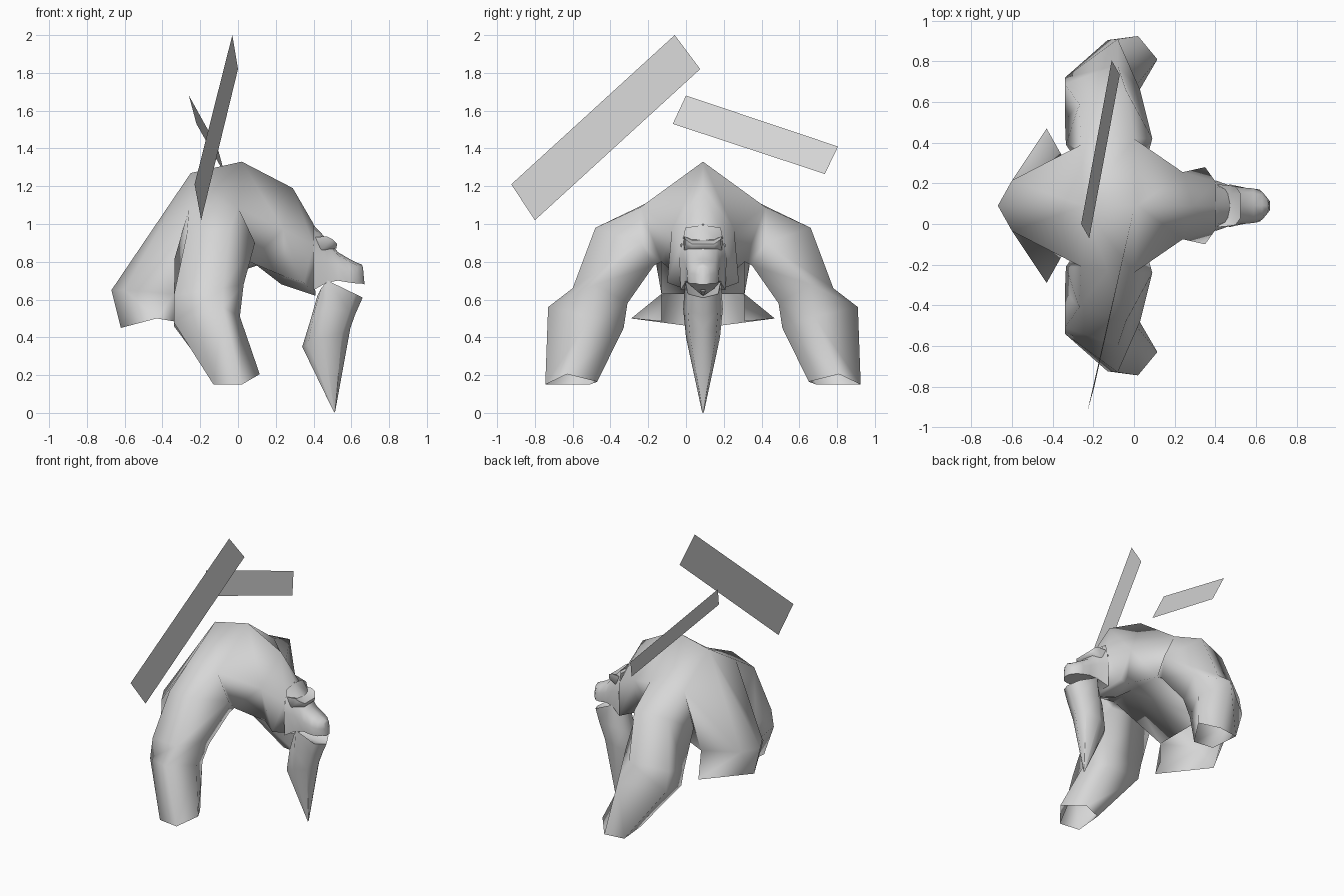
import bpy, bmesh, math

MID = 0.09  # y of the body's plane of symmetry

grey = bpy.data.materials.new("plain_grey")
grey.diffuse_color = (0.68, 0.68, 0.68, 1)


def add(name, verts, faces, mirror=True, angle=60):
    """Mesh object; body parts are modelled as the +y half and mirrored."""
    me = bpy.data.meshes.new(name)
    me.from_pydata(verts, [], faces)
    bm = bmesh.new()
    bm.from_mesh(me)
    if mirror:
        both = bm.verts[:] + bm.edges[:] + bm.faces[:]
        copy = bmesh.ops.duplicate(bm, geom=both)["geom"]
        for v in copy:
            if isinstance(v, bmesh.types.BMVert):
                v.co.y *= -1
        bmesh.ops.remove_doubles(bm, verts=bm.verts[:], dist=0.0005)
    bmesh.ops.recalc_face_normals(bm, faces=bm.faces[:])
    bm.to_mesh(me)
    bm.free()
    ob = bpy.data.objects.new(name, me)
    bpy.context.collection.objects.link(ob)
    ob.location.y = MID if mirror else 0
    me.materials.append(grey)
    bpy.ops.object.select_all(action='DESELECT')
    ob.select_set(True)
    bpy.context.view_layer.objects.active = ob
    bpy.ops.object.shade_smooth_by_angle(angle=math.radians(angle))
    return ob


def loft(rings, closed=True, cap_end=True):
    """Skin between rings that all have the same number of points."""
    n = len(rings[0])
    verts = [p for r in rings for p in r]
    faces = []
    for k in range(len(rings) - 1):
        for i in range(n if closed else n - 1):
            j = (i + 1) % n
            faces.append((k*n + i, k*n + j, (k+1)*n + j, (k+1)*n + i))
    if cap_end:
        faces.append(tuple(range((len(rings) - 1)*n, len(rings)*n)))
    return verts, faces


# Torso: hump, tapering back, open flared hips, neck and cheeks
torso = [
    (0.02, 0, 1.33), (-0.25, 0, 1.27), (-0.67, 0, 0.65), (-0.62, 0, 0.45),
    (-0.26, 0.30, 1.08), (0.0, 0.33, 1.09), (-0.43, 0.38, 0.50),
    (-0.34, 0.22, 0.485), (0.29, 0, 1.19), (0.24, 0.165, 0.97),
    (0.23, 0, 0.68), (0.10, 0, 0.78), (0.06, 0.22, 0.80),
    (-0.34, 0.22, 0.63), (0.40, 0, 1.0), (0.40, 0.12, 0.89),
    (0.41, 0, 0.62), (-0.34, 0, 0.63), (0.35, 0.19, 0.69),
    (-0.60, 0.125, 0.65), (-0.13, 0.32, 1.10), (-0.30, 0.25, 0.82),
    (0.25, 0.13, 0.72)]
body_faces = [
    (0, 5, 20, 4, 1), (1, 4, 19, 2), (4, 21, 13), (4, 13, 19), (13, 6, 19),
    (19, 6, 3), (2, 19, 3),
    (0, 8, 9, 5), (8, 14, 15, 9), (9, 15, 18), (9, 18, 22), (22, 18, 16, 10),
    (5, 9, 12), (9, 22, 12), (22, 10, 11, 12), (12, 11, 13), (12, 13, 21),
    (13, 7, 6), (11, 17, 13), (15, 16, 18)]

# Arms grow from the torso's shoulder opening and are open at the wrist
arm = [
    [torso[i] for i in (5, 20, 4, 21, 12)],
    [(.09, .33, .90), (-.04, .57, .98), (-.27, .50, .95),
     (-.335, .30, .82), (.05, .26, .78)],
    [(.03, .57, .68), (-.08, .69, .66), (-.34, .60, .62),
     (-.34, .42, .56), (-.02, .40, .58)],
    [(.01, .59, .51), (-.08, .82, .56), (-.34, .63, .48),
     (-.34, .45, .46), (-.06, .42, .45)],
    [(.115, .72, .205), (.02, .835, .15), (-.13, .815, .15),
     (-.11, .60, .15), (.02, .56, .165)]]
arm_verts, arm_faces = loft(arm, cap_end=False)
n = len(torso)
add("torso_and_arms", torso + arm_verts,
    body_faces + [tuple(i + n for i in f) for f in arm_faces], angle=100)

# Head: half sections from the neck to the nose (x, half width, low, high)
head = []
for x, w, lo, hi in [(.40, .125, .65, .995), (.47, .10, .69, .92),
                     (.53, .09, .70, .85), (.59, .085, .69, .815),
                     (.63, .07, .685, .795), (.655, .04, .685, .785)]:
    head.append([(x, 0, hi), (x, w * .75, hi - .015), (x, w, (lo + hi) / 2),
                 (x, w * .95, lo), (x, 0, lo)])
head.append([(.66, 0, .775), (.662, .015, .765), (.665, .02, .73),
             (.67, .02, .68), (.67, 0, .68)])
add("head", *loft(head, closed=False), angle=75)

# Brow ridge over each eye
brow = [[(x, y, z) for x, z in ((.44, .92), (.48, .915), (.525, .895),
                                (.52, .87), (.45, .86))]
        for y in (0, .06)]
brow.append([(.41, .105, .93), (.47, .10, .935), (.50, .095, .92),
             (.50, .095, .89), (.44, .10, .86)])
add("brows", *loft(brow), angle=75)

# Beard: half sections from the chin down to the point
beard = [
    [(.42, 0, .62), (.44, .06, .66), (.475, .095, .70), (.62, .08, .63), (.66, 0, .61)],
    [(.38, 0, .48), (.40, .06, .52), (.47, .105, .55), (.59, .08, .54), (.62, 0, .52)],
    [(.34, 0, .35), (.37, .05, .36), (.45, .09, .40), (.55, .07, .42), (.595, 0, .45)],
    [(.505, 0, .01), (.508, .003, .005), (.51, .004, 0), (.513, .003, .005), (.515, 0, .01)]]
verts, faces = loft(beard, closed=False, cap_end=False)
add("beard", verts, faces + [(4, 3, 2, 1, 0)], angle=75)

# Flat floating panels
add("large_panel", [(-.23, -.925, 1.21), (-.195, -.80, 1.02),
                    (0, .075, 1.82), (-.03, -.06, 2.0)], [(0, 1, 2, 3)], False)
add("small_panel", [(-.22, -.07, 1.53), (-.26, 0, 1.68),
                    (-.11, .805, 1.41), (-.07, .735, 1.265)], [(0, 1, 2, 3)], False)
